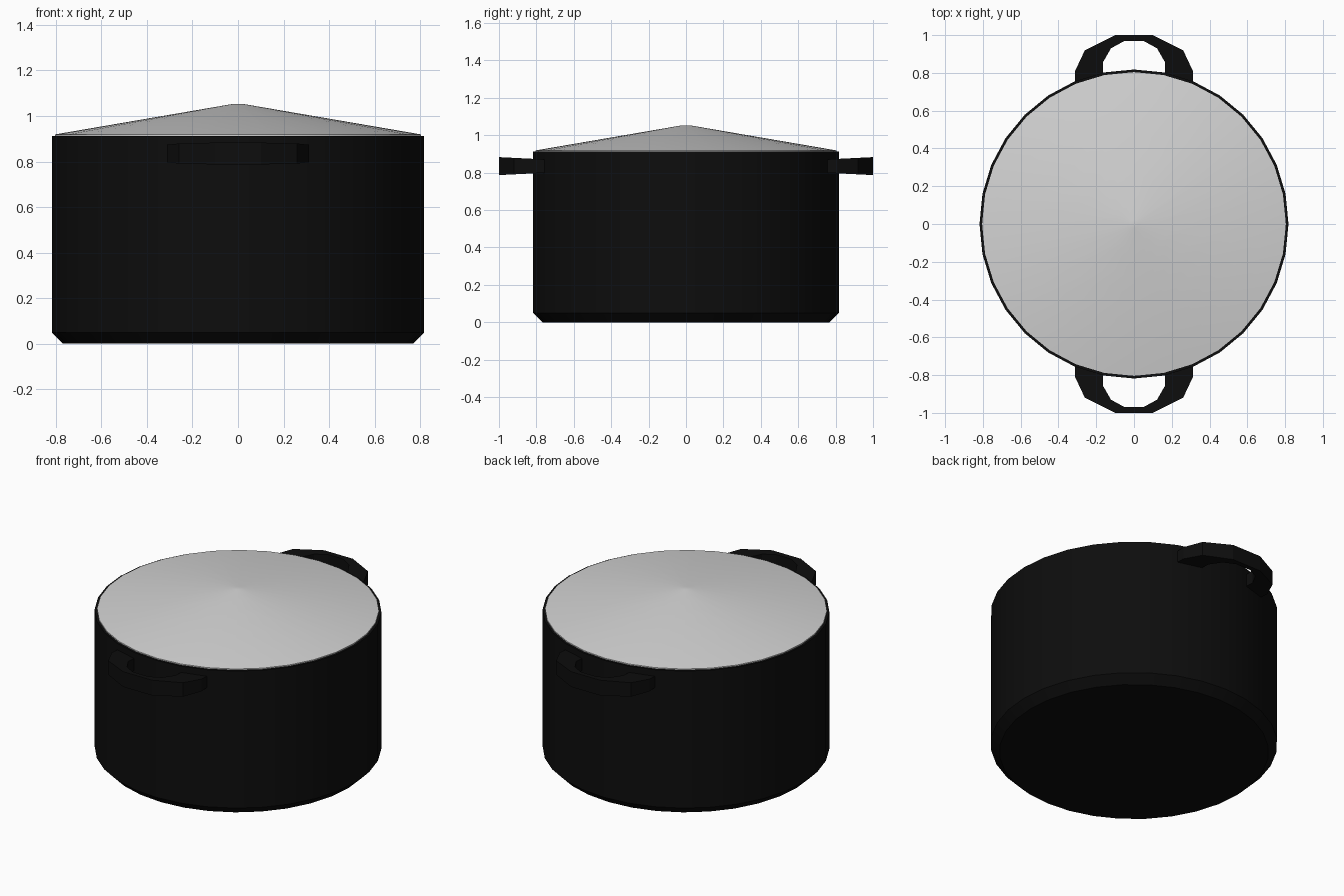
import bpy, bmesh, math

cube = bpy.data.objects.get("Cube")
if cube:
    bpy.data.objects.remove(cube, do_unlink=True)


def material(name, rgb):
    m = bpy.data.materials.new(name)
    m.use_nodes = True
    m.diffuse_color = (*rgb, 1)
    bsdf = next(n for n in m.node_tree.nodes if n.type == "BSDF_PRINCIPLED")
    bsdf.inputs["Base Color"].default_value = (*rgb, 1)
    return m


black = material("black enamel", (0.004, 0.004, 0.004))
silver = material("silver metal", (0.65, 0.65, 0.65))


def finish(name, bm, mat, smooth):
    bmesh.ops.recalc_face_normals(bm, faces=bm.faces)
    mesh = bpy.data.meshes.new(name)
    bm.to_mesh(mesh)
    bm.free()
    mesh.materials.append(mat)
    obj = bpy.data.objects.new(name, mesh)
    bpy.context.collection.objects.link(obj)
    if smooth:
        bpy.ops.object.select_all(action="DESELECT")
        obj.select_set(True)
        bpy.context.view_layer.objects.active = obj
        bpy.ops.object.shade_smooth_by_angle(angle=math.radians(30))
    return obj


def lathe(name, profile, mat, sides=32):
    """Turn a (radius, height) profile round z and cap both ends."""
    bm = bmesh.new()
    rings = []
    for r, z in profile:
        angles = [math.tau * i / sides for i in range(sides)]
        rings.append([bm.verts.new((r * math.cos(a), r * math.sin(a), z)) for a in angles])
    for low, high in zip(rings, rings[1:]):
        for i in range(sides):
            j = (i + 1) % sides
            bm.faces.new((low[i], low[j], high[j], high[i]))
    bm.faces.new(rings[0])
    bm.faces.new(rings[-1])
    return finish(name, bm, mat, True)


# Pot with chamfered base, rim and hollow inside
lathe("pot", [(0.768, 0), (0.818, 0.05), (0.818, 0.912), (0.79, 0.912),
              (0.79, 0.07), (0.76, 0.04)], black)

# Shallow conical lid with a tiny flat tip
lathe("lid", [(0.804, 0.905), (0.804, 0.919), (0.022, 1.053)], silver)

# Loop handles: matching outer and inner half paths, mirrored in x
outer = [(0.312, 0.74), (0.312, 0.81), (0.26, 0.92), (0.10, 1.0)]
inner = [(0.164, 0.74), (0.164, 0.857), (0.122, 0.93), (0.053, 0.968)]


def mirrored(path):
    return path + [(-x, y) for x, y in reversed(path)]


def handle(name, side):
    bm = bmesh.new()
    sections = []
    for o, i in zip(mirrored(outer), mirrored(inner)):
        ring = []
        for (x, y), s in ((o, -1), (o, 1), (i, 1), (i, -1)):
            half = 0.038 + 0.01 * (y - 0.8) / 0.2   # slightly thicker at the tip
            ring.append(bm.verts.new((x * side, y * side, 0.835 + s * half)))
        sections.append(ring)
    for a, b in zip(sections, sections[1:]):
        for k in range(4):
            n = (k + 1) % 4
            bm.faces.new((a[k], a[n], b[n], b[k]))
    bm.faces.new(sections[0])
    bm.faces.new(sections[-1])
    return finish(name, bm, black, False)


handle("back_handle", 1)
handle("front_handle", -1)
